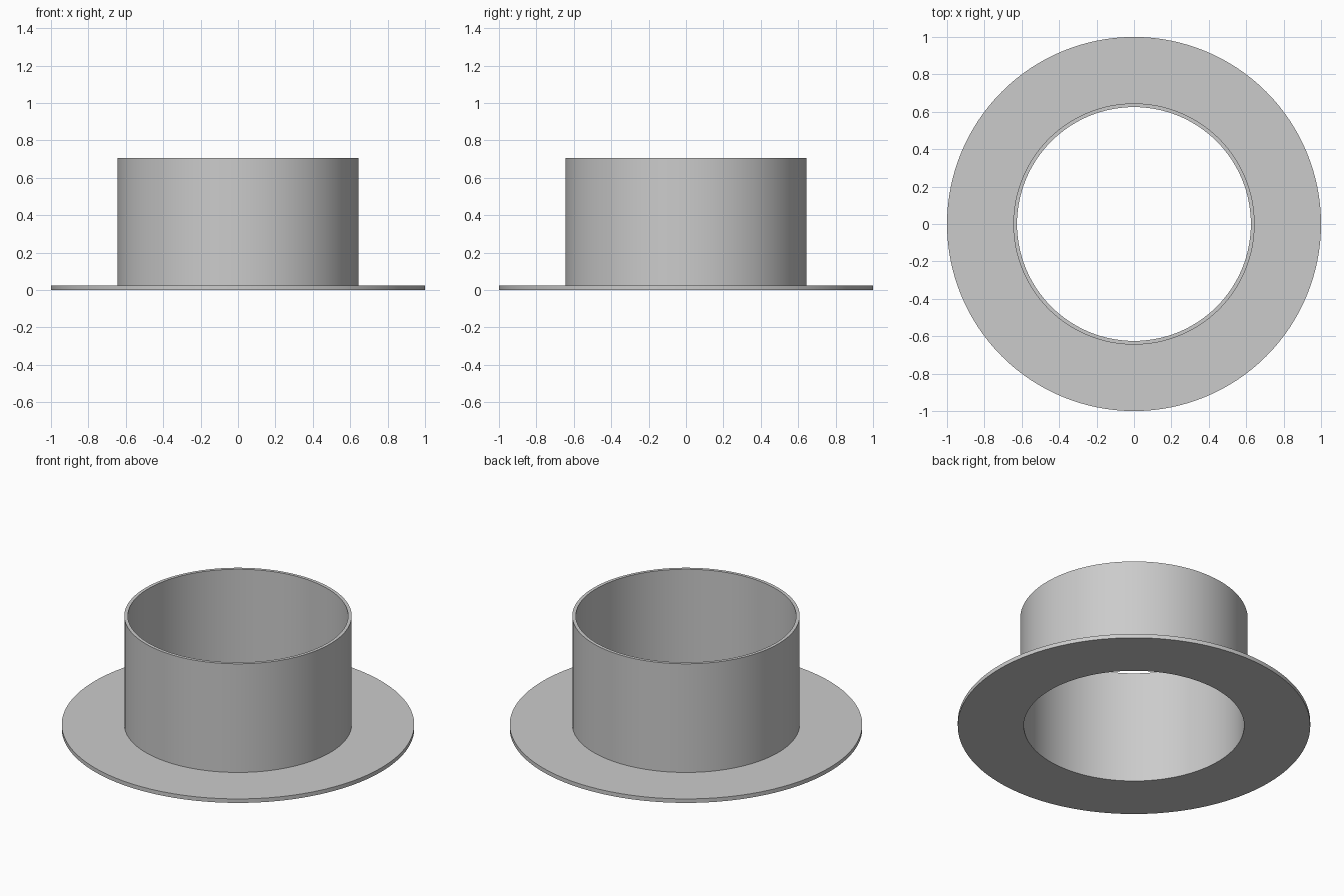
import bpy
import bmesh
import math

SEGMENTS = 128
FLANGE_RADIUS = 1.0
OUTER_RADIUS = 0.645
INNER_RADIUS = 0.625
FLANGE_TOP = 0.025
HEIGHT = 0.705

cube = bpy.data.objects.get("Cube")
if cube:
    bpy.data.objects.remove(cube, do_unlink=True)


def make_material(name, colour):
    mat = bpy.data.materials.new(name)
    mat.use_nodes = True
    mat.diffuse_color = colour
    mat.node_tree.nodes["Principled BSDF"].inputs["Base Color"].default_value = colour
    return mat


def lathe(name, profile, mat):
    """Revolve a closed (radius, height) profile around z."""
    bm = bmesh.new()
    rings = []
    for i in range(SEGMENTS):
        a = math.tau * i / SEGMENTS
        rings.append([bm.verts.new((r * math.cos(a), r * math.sin(a), z))
                      for r, z in profile])
    count = len(profile)
    for i, ring in enumerate(rings):
        following = rings[(i + 1) % SEGMENTS]
        for j in range(count):
            k = (j + 1) % count
            bm.faces.new((ring[j], following[j], following[k], ring[k]))
    bmesh.ops.recalc_face_normals(bm, faces=bm.faces)
    mesh = bpy.data.meshes.new(name)
    bm.to_mesh(mesh)
    bm.free()
    mesh.materials.append(mat)
    obj = bpy.data.objects.new(name, mesh)
    bpy.context.collection.objects.link(obj)
    bpy.ops.object.select_all(action="DESELECT")
    obj.select_set(True)
    bpy.context.view_layer.objects.active = obj
    bpy.ops.object.shade_smooth_by_angle(angle=math.radians(30))
    return obj


grey = make_material("light_grey", (0.6, 0.6, 0.6, 1.0))

# Flanged collar: thin-walled tube rising from a flat ring, in one solid
lathe("flanged_collar", [
    (INNER_RADIUS, 0.0),
    (FLANGE_RADIUS, 0.0),
    (FLANGE_RADIUS, FLANGE_TOP),
    (OUTER_RADIUS, FLANGE_TOP),
    (OUTER_RADIUS, HEIGHT),
    (INNER_RADIUS, HEIGHT),
], grey)
